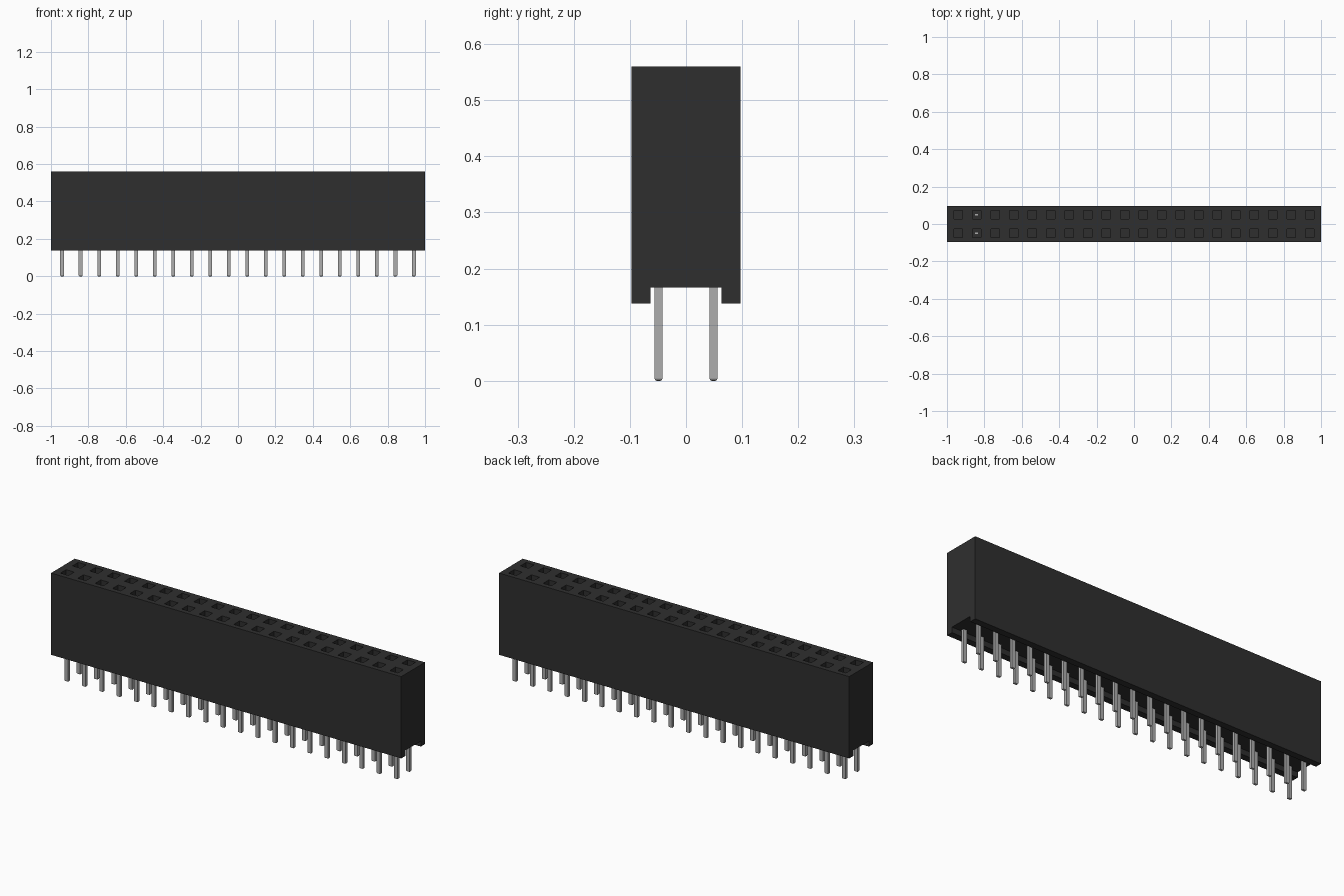
import bpy, bmesh
from mathutils import Matrix, Vector

cube = bpy.data.objects.get("Cube")
if cube:
    bpy.data.objects.remove(cube, do_unlink=True)

COLUMNS, PITCH = 20, 0.099
ROWS = (-0.049, 0.049)
HALF_W, TOP, FLOOR = 0.097, 0.56, 0.31
XS = [(i - (COLUMNS - 1) / 2) * PITCH for i in range(COLUMNS)]


def material(name, rgb, roughness):
    mat = bpy.data.materials.new(name)
    mat.use_nodes = True
    mat.diffuse_color = (*rgb, 1)
    bsdf = next(n for n in mat.node_tree.nodes if n.type == 'BSDF_PRINCIPLED')
    bsdf.inputs["Base Color"].default_value = (*rgb, 1)
    bsdf.inputs["Roughness"].default_value = roughness
    return mat


def finish(name, bm, mat=None):
    bmesh.ops.recalc_face_normals(bm, faces=bm.faces)
    mesh = bpy.data.meshes.new(name)
    bm.to_mesh(mesh)
    bm.free()
    obj = bpy.data.objects.new(name, mesh)
    bpy.context.collection.objects.link(obj)
    if mat:
        mesh.materials.append(mat)
    return obj


def add_box(bm, lo, hi):
    lo, hi = Vector(lo), Vector(hi)
    size = hi - lo
    mat = Matrix.Translation((lo + hi) / 2) @ Matrix.Diagonal((*size, 1))
    return bmesh.ops.create_cube(bm, size=1, matrix=mat)["verts"]


black = material("black plastic", (0.028, 0.028, 0.028), 0.6)
metal = material("grey metal", (0.42, 0.42, 0.42), 0.5)

# Housing: channel-bottomed profile swept along x
profile = [(-HALF_W, 0.138), (-0.063, 0.138), (-0.063, 0.166), (0.063, 0.166),
           (0.063, 0.138), (HALF_W, 0.138), (HALF_W, TOP), (-HALF_W, TOP)]
bm = bmesh.new()
face = bm.faces.new([bm.verts.new((-1, y, z)) for y, z in profile])
swept = bmesh.ops.extrude_face_region(bm, geom=[face])["geom"]
bmesh.ops.translate(bm, vec=(2, 0, 0),
                    verts=[v for v in swept if isinstance(v, bmesh.types.BMVert)])
housing = finish("housing", bm, black)

# Square sockets cut into the top
bm = bmesh.new()
for x in XS:
    for y in ROWS:
        add_box(bm, (x - 0.023, y - 0.023, FLOOR), (x + 0.023, y + 0.023, TOP + 0.05))
cutter = finish("socket_cutter", bm, black)
cutter.hide_render = True
cut = housing.modifiers.new("sockets", 'BOOLEAN')
cut.operation = 'DIFFERENCE'
cut.solver = 'EXACT'
cut.object = cutter
bpy.context.view_layer.objects.active = housing
bpy.ops.object.modifier_apply(modifier=cut.name)
bpy.data.objects.remove(cutter, do_unlink=True)

# Pins with chamfered lower tips; the second column shows in its sockets
for row, y in zip(("front", "back"), ROWS):
    bm = bmesh.new()
    for i, x in enumerate(XS):
        top = FLOOR + 0.01 if i == 1 else FLOOR - 0.01
        verts = add_box(bm, (x - 0.01, y - 0.007, 0), (x + 0.01, y + 0.007, top))
        tip = [e for e in {e for v in verts for e in v.link_edges}
               if all(v.co.z < 0.001 for v in e.verts)]
        bmesh.ops.bevel(bm, geom=tip, offset=0.004, segments=2, profile=0.5,
                        affect='EDGES')
    finish(row + "_pins", bm, metal)
